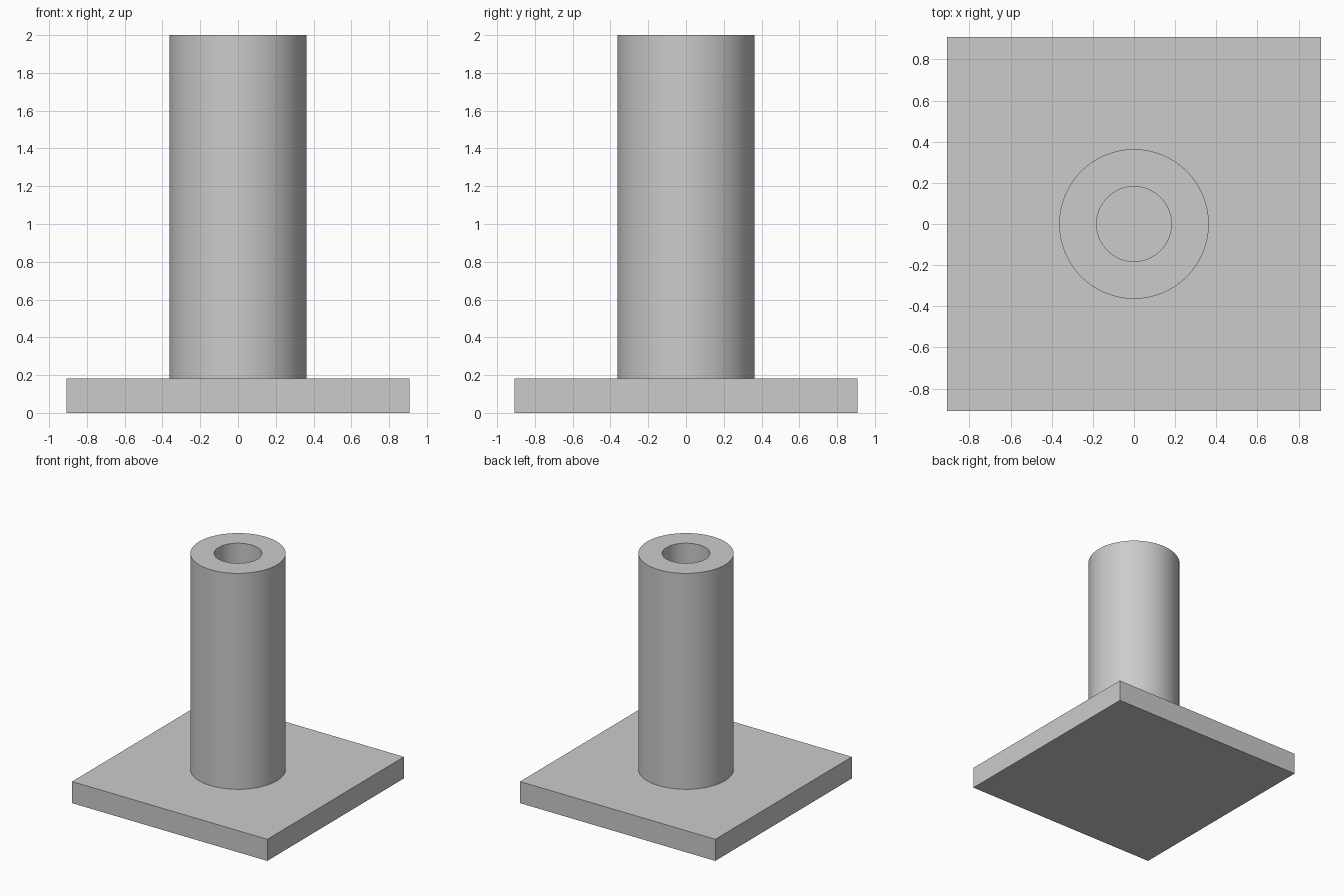
import bpy
import bmesh
import math
from mathutils import Matrix, Vector

cube = bpy.data.objects.get("Cube")
if cube:
    bpy.data.objects.remove(cube, do_unlink=True)

UNIT = 2 / 11          # plate thickness; all other sizes are multiples of it
PLATE_SIDE = 10 * UNIT
OUTER_RADIUS = 2 * UNIT
BORE_RADIUS = UNIT
HEIGHT = 11 * UNIT
SEGMENTS = 64

grey = bpy.data.materials.new("light_grey")
grey.use_nodes = True
colour = (0.6, 0.6, 0.6, 1)
grey.diffuse_color = colour
grey.node_tree.nodes["Principled BSDF"].inputs["Base Color"].default_value = colour


def make_object(name, bm):
    bmesh.ops.recalc_face_normals(bm, faces=bm.faces)
    mesh = bpy.data.meshes.new(name)
    bm.to_mesh(mesh)
    bm.free()
    mesh.materials.append(grey)
    obj = bpy.data.objects.new(name, mesh)
    bpy.context.collection.objects.link(obj)
    return obj


# Square base plate, whose top also closes the bore
bm = bmesh.new()
size = Matrix.Diagonal((PLATE_SIDE, PLATE_SIDE, UNIT, 1))
bmesh.ops.create_cube(bm, size=1, matrix=Matrix.Translation((0, 0, UNIT / 2)) @ size)
make_object("base_plate", bm)

# Hollow column: wall profile turned around the z axis
bm = bmesh.new()
profile = [(OUTER_RADIUS, UNIT), (OUTER_RADIUS, HEIGHT),
           (BORE_RADIUS, HEIGHT), (BORE_RADIUS, UNIT)]
verts = [bm.verts.new((r, 0, z)) for r, z in profile]
edges = [bm.edges.new(pair) for pair in zip(verts, verts[1:])]
bmesh.ops.spin(bm, geom=verts + edges, cent=Vector(), axis=Vector((0, 0, 1)),
               angle=math.tau, steps=SEGMENTS, use_merge=True)
bmesh.ops.remove_doubles(bm, verts=bm.verts, dist=0.0001)
column = make_object("hollow_column", bm)

# The open wall faces outward on the outside and toward the axis in the bore
bm = bmesh.new()
bm.from_mesh(column.data)
for face in bm.faces:
    centre = face.calc_center_median()
    radial = Vector((centre.x, centre.y, 0))
    if abs(face.normal.z) > 0.5:
        wanted = Vector((0, 0, 1))
    else:
        wanted = radial if radial.length > (OUTER_RADIUS + BORE_RADIUS) / 2 else -radial
    if face.normal.dot(wanted) < 0:
        face.normal_flip()
bm.to_mesh(column.data)
bm.free()

bpy.ops.object.select_all(action="DESELECT")
column.select_set(True)
bpy.context.view_layer.objects.active = column
bpy.ops.object.shade_smooth_by_angle(angle=math.radians(30))
